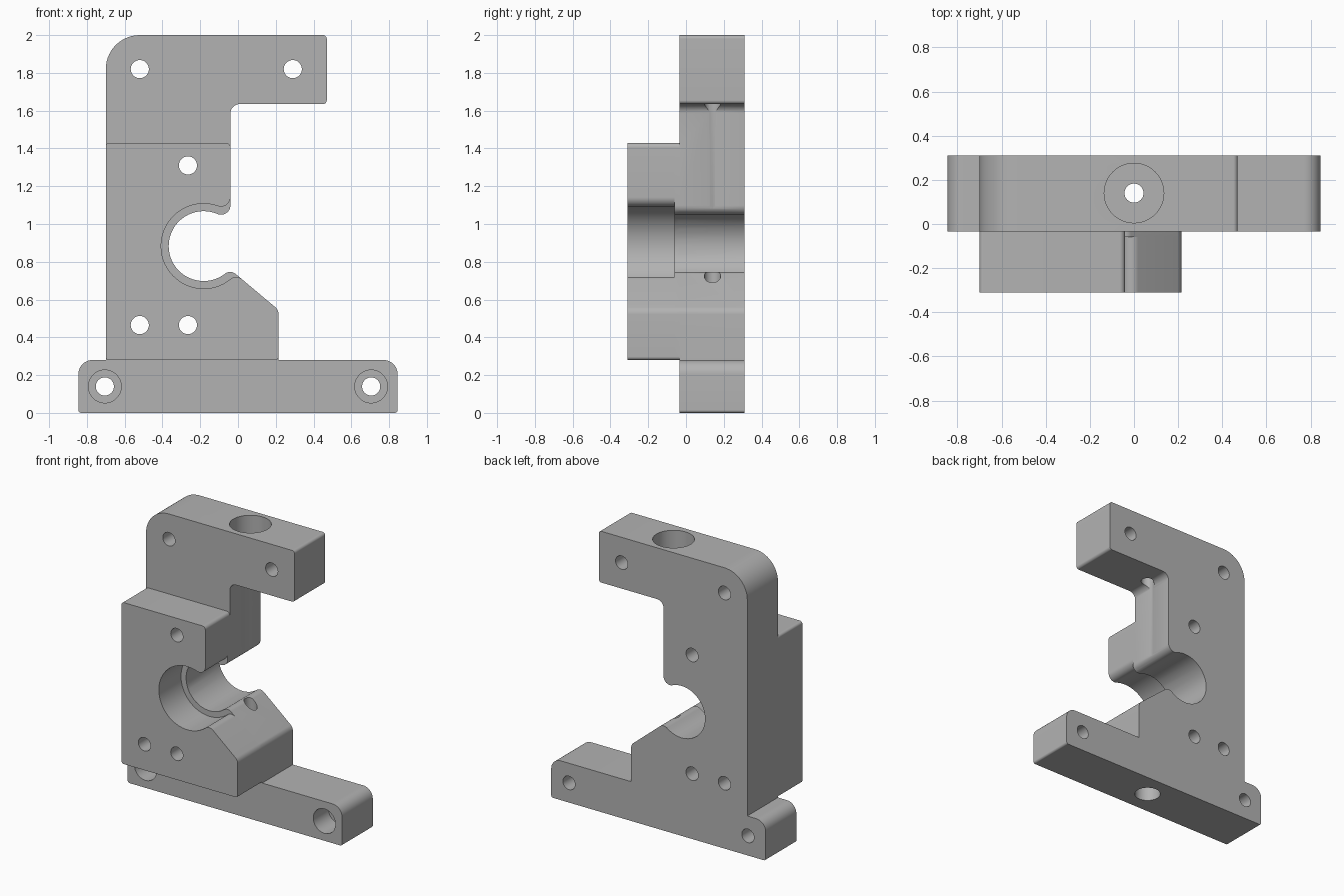
import bpy, bmesh
from math import atan2, cos, sin, pi, radians, sqrt
from mathutils import Vector

if "Cube" in bpy.data.objects:
    bpy.data.objects.remove(bpy.data.objects["Cube"])

BORE = Vector((-0.182, 0.883))   # bore axis in the x-z plane
Y_FRONT, Y_STEP, Y_PLATE, Y_BACK = -0.31, -0.06, -0.035, 0.31
SLOPE = radians(40)              # slope of the lower jaw

steel = bpy.data.materials.new("grey metal")
steel.diffuse_color = (0.45, 0.45, 0.45, 1)
steel.use_nodes = True
steel.node_tree.nodes["Principled BSDF"].inputs["Base Color"].default_value = steel.diffuse_color


def arc(c, r, a0, a1):
    n = max(4, int(abs(a1 - a0) / radians(6)))
    return [Vector((c[0] + r * cos(a0 + (a1 - a0) * i / n),
                    c[1] + r * sin(a0 + (a1 - a0) * i / n))) for i in range(n + 1)]


def rounded(prev, corner, nxt, r):
    """Arc that rounds a corner between two straight edges."""
    p, c, q = Vector(prev), Vector(corner), Vector(nxt)
    u, v = (p - c).normalized(), (q - c).normalized()
    half = u.angle(v) / 2
    d = r / (sin(half) / cos(half))
    o = c + (u + v).normalized() * (r / sin(half))
    s, e = c + u * d - o, c + v * d - o
    a0 = atan2(s.y, s.x)
    turn = (atan2(e.y, e.x) - a0 + pi) % (2 * pi) - pi
    return arc(o, r, a0, a0 + turn)


def corners(before, items, after):
    """Run of (x, z, radius) corners between two neighbouring points."""
    pts = [before] + [(x, z) for x, z, _ in items] + [after]
    out = []
    for i, (x, z, r) in enumerate(items):
        out += rounded(pts[i], pts[i + 1], pts[i + 2], r) if r else [Vector((x, z))]
    return out


def jaw_opening(r):
    """Upper lip, bore and lower lip, from the throat edge to the slope."""
    ru, rl = 0.05, 0.045
    up = Vector((-0.04 - ru, 0))
    up.y = BORE.y + sqrt((r + ru) ** 2 - (up.x - BORE.x) ** 2)
    base, d = Vector((-0.04, 0.70)), Vector((cos(SLOPE), -sin(SLOPE)))
    w = base - BORE
    b = w.dot(d)
    low = base + d * (-b + sqrt(b * b - w.length_squared + (r + rl) ** 2))
    au = atan2(up.y - BORE.y, up.x - BORE.x)
    al = atan2(low.y - BORE.y, low.x - BORE.x)
    return (arc(up, ru, 0, au - pi) + arc(BORE, r, au, al + 2 * pi)[1:]
            + arc(low, rl, al + pi, pi / 2 - SLOPE)[1:])


def slope_corner():
    n = Vector((sin(SLOPE), cos(SLOPE)))
    p = Vector((-0.04, 0.70)) + n * 0.045
    z = p.y - (0.215 - p.x) * sin(SLOPE) / cos(SLOPE)
    return rounded(p, (0.215, z), (0.215, 0.28), 0.05)


def make(name, bm):
    bmesh.ops.recalc_face_normals(bm, faces=bm.faces)
    me = bpy.data.meshes.new(name)
    bm.to_mesh(me)
    bm.free()
    me.materials.append(steel)
    ob = bpy.data.objects.new(name, me)
    bpy.context.collection.objects.link(ob)
    return ob


def extrude(name, outline, y0, y1):
    bm = bmesh.new()
    f = bm.faces.new([bm.verts.new((p.x, y0, p.y)) for p in outline])
    ext = bmesh.ops.extrude_face_region(bm, geom=[f])["geom"]
    bmesh.ops.translate(bm, vec=(0, y1 - y0, 0),
                        verts=[g for g in ext if isinstance(g, bmesh.types.BMVert)])
    return make(name, bm)


def drill(name, start, end, r):
    """Cylindrical cutter between two points."""
    a, b = Vector(start), Vector(end)
    bm = bmesh.new()
    bmesh.ops.create_cone(bm, cap_ends=True, segments=48, radius1=r, radius2=r,
                          depth=(b - a).length)
    rot = (b - a).to_track_quat('Z', 'Y').to_matrix()
    bmesh.ops.rotate(bm, verts=bm.verts, cent=(0, 0, 0), matrix=rot)
    bmesh.ops.translate(bm, verts=bm.verts, vec=(a + b) / 2)
    return make(name, bm)


def boolean(target, tool, op):
    m = target.modifiers.new(op.lower(), 'BOOLEAN')
    m.object, m.operation, m.solver = tool, op, 'EXACT'
    bpy.context.view_layer.objects.active = target
    bpy.ops.object.modifier_apply(modifier=m.name)
    bpy.data.objects.remove(tool)


# Back plate: base foot, upright and top arm in one outline
plate = (corners((0, 2), [(0.47, 2.0, 0.02), (0.47, 1.635, 0.02), (-0.04, 1.635, 0.05)],
                 (-0.04, 1.3))
         + jaw_opening(0.185) + slope_corner()
         + corners((0.215, 0.5), [(0.215, 0.28, 0), (0.845, 0.28, 0.075), (0.845, 0, 0.015),
                                  (-0.845, 0, 0.015), (-0.845, 0.28, 0.075),
                                  (-0.70, 0.28, 0), (-0.70, 2.0, 0.18)], (0, 2)))
bracket = extrude("clamp_bracket", plate, Y_PLATE, Y_BACK)


# Front block, with a wider bore in front of the step
def block(r):
    return (corners((-0.3, 1.43), [(-0.04, 1.43, 0.025)], (-0.04, 1.3))
            + jaw_opening(r) + slope_corner()
            + corners((0.215, 0.5), [(0.215, 0.28, 0.018), (-0.70, 0.28, 0.018),
                                     (-0.70, 1.43, 0.018)], (-0.3, 1.43)))


boolean(bracket, extrude("block_rear", block(0.185), Y_STEP, Y_PLATE), 'UNION')
boolean(bracket, extrude("block_front", block(0.225), Y_FRONT, Y_STEP), 'UNION')

# Cross holes through the plate and block
for x, z in [(-0.52, 1.82), (0.29, 1.82), (-0.265, 1.31), (-0.52, 0.465),
             (-0.265, 0.465), (-0.705, 0.14), (0.705, 0.14)]:
    boolean(bracket, drill("bolt_hole", (x, -0.5, z), (x, 0.5, z), 0.048), 'DIFFERENCE')

# Recesses for the foot bolts
for x in (-0.705, 0.705):
    boolean(bracket, drill("foot_recess", (x, -0.2, 0.14), (x, Y_PLATE + 0.17, 0.14), 0.087),
            'DIFFERENCE')

# Vertical rod hole with recesses at the top and bottom
for z0, z1, r in [(-0.1, 2.1, 0.043), (1.8, 2.1, 0.135), (-0.1, 0.15, 0.085)]:
    boolean(bracket, drill("rod_hole", (0, 0.14, z0), (0, 0.14, z1), r), 'DIFFERENCE')

# Smooth the round surfaces and keep the edges sharp
bpy.ops.object.select_all(action='DESELECT')
bracket.select_set(True)
bpy.context.view_layer.objects.active = bracket
bpy.ops.object.shade_smooth_by_angle(angle=radians(30))
